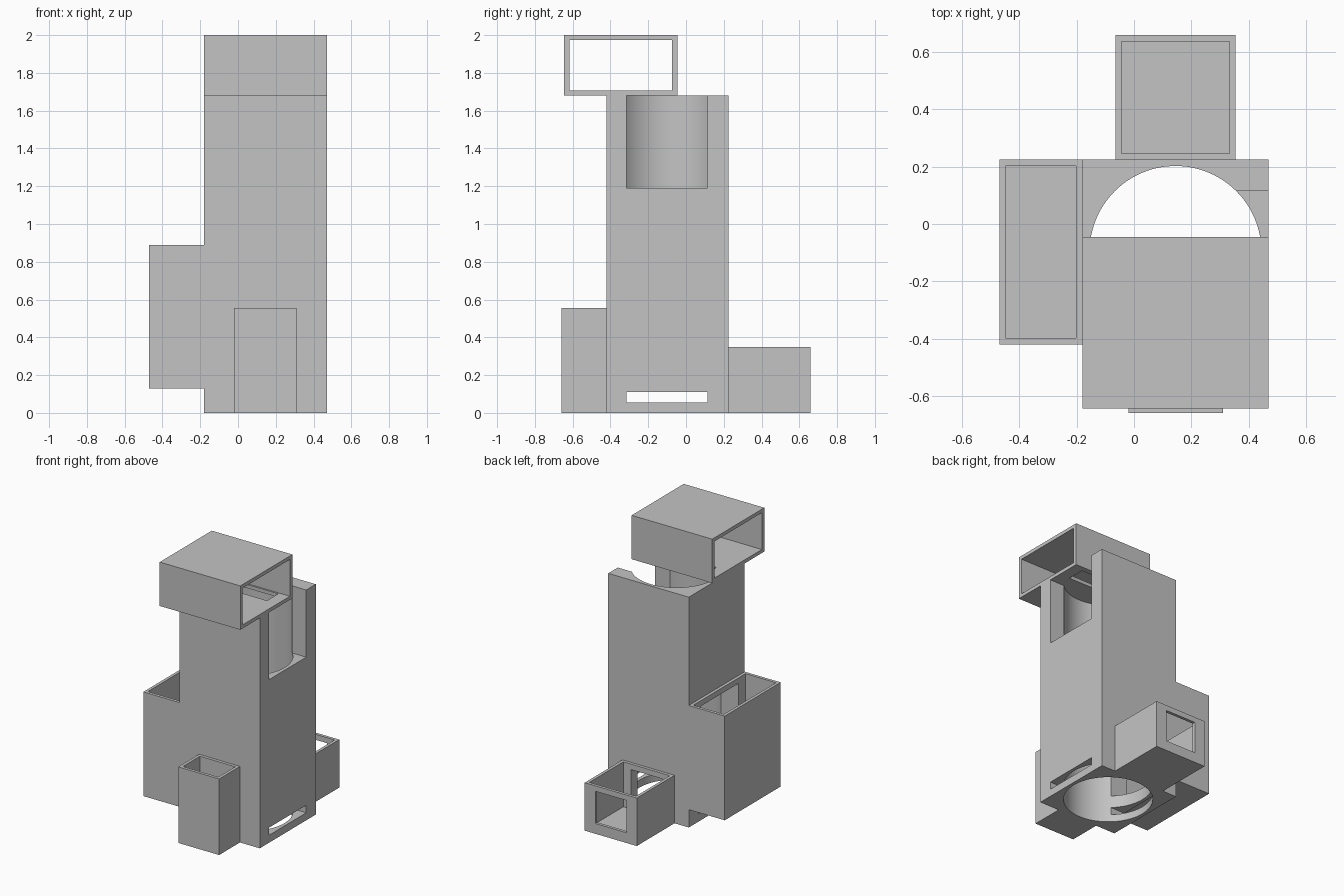
import bpy, math
from mathutils import Vector

old = bpy.data.objects.get("Cube")
if old:
    bpy.data.objects.remove(old, do_unlink=True)

grey = bpy.data.materials.new("plain_grey")
grey.use_nodes = True
colour = (0.55, 0.55, 0.55, 1)
grey.diffuse_color = colour
grey.node_tree.nodes["Principled BSDF"].inputs["Base Color"].default_value = colour

WALL = 0.022
CX, CY = 0.145, -0.0975   # bore axis


def box(name, x, y, z):
    """Box from (low, high) ranges."""
    lo, hi = Vector((x[0], y[0], z[0])), Vector((x[1], y[1], z[1]))
    bpy.ops.mesh.primitive_cube_add(size=1, location=(lo + hi) / 2)
    ob = bpy.context.object
    ob.name = name
    ob.scale = hi - lo
    bpy.ops.object.transform_apply(location=True, rotation=False, scale=True)
    ob.data.materials.append(grey)
    return ob


def cut(ob, *cutters):
    """Subtract each cutter and discard it."""
    for c in cutters:
        c.hide_render = True
        bpy.ops.object.select_all(action='DESELECT')
        bpy.context.view_layer.objects.active = ob
        ob.select_set(True)
        m = ob.modifiers.new("cut", 'BOOLEAN')
        m.operation, m.solver, m.object = 'DIFFERENCE', 'EXACT', c
        bpy.ops.object.modifier_apply(modifier=m.name)
        bpy.data.objects.remove(c, do_unlink=True)


def bin_box(name, x, y, z):
    """Open-topped box with thin walls and a floor."""
    ob = box(name, x, y, z)
    cut(ob, box("hollow", (x[0] + WALL, x[1] - WALL), (y[0] + WALL, y[1] - WALL),
                (z[0] + WALL, z[1] + 0.1)))
    return ob


def bore():
    bpy.ops.mesh.primitive_cylinder_add(vertices=96, radius=0.3, depth=3, location=(CX, CY, 1))
    bpy.context.object.data.materials.append(grey)
    return bpy.context.object


slot_y = (-0.315, 0.115)


def side_window():
    return box("window", (-0.3, CX), slot_y, (0.2, 0.85))


def rear_window():
    return box("window", (0.02, 0.27), (CY, 0.8), (0.075, 0.31))


# Tower with a vertical bore, a notch, a low slot and two windows
tower = box("tower", (-0.18, 0.47), (-0.42, 0.225), (0, 1.68))
cut(tower, bore(),
    box("notch", (CX, 0.6), slot_y, (1.19, 1.8)),
    box("slot", (-0.6, 0.6), slot_y, (0.055, 0.11)),
    side_window(), rear_window())
bpy.ops.object.shade_smooth_by_angle(angle=math.radians(30))

# Open sideways chute on top, with a drop hole over the bore
chute = box("top_chute", (-0.18, 0.47), (-0.645, -0.045), (1.68, 2.0))
cut(chute,
    box("tunnel", (-1, 1), (-0.617, -0.073), (1.706, 1.974)),
    box("drop_hole", (CX - 0.24, CX + 0.24), (-0.215, -0.085), (1.6, 1.75)))

# Bins around the tower
side_bin = bin_box("side_bin", (-0.47, -0.18), (-0.42, 0.225), (0.13, 0.89))
cut(side_bin, side_window())

rear_bin = bin_box("rear_bin", (-0.065, 0.355), (0.225, 0.66), (0, 0.35))
cut(rear_bin, rear_window())

bin_box("front_bin", (-0.02, 0.31), (-0.66, -0.42), (0, 0.555))
